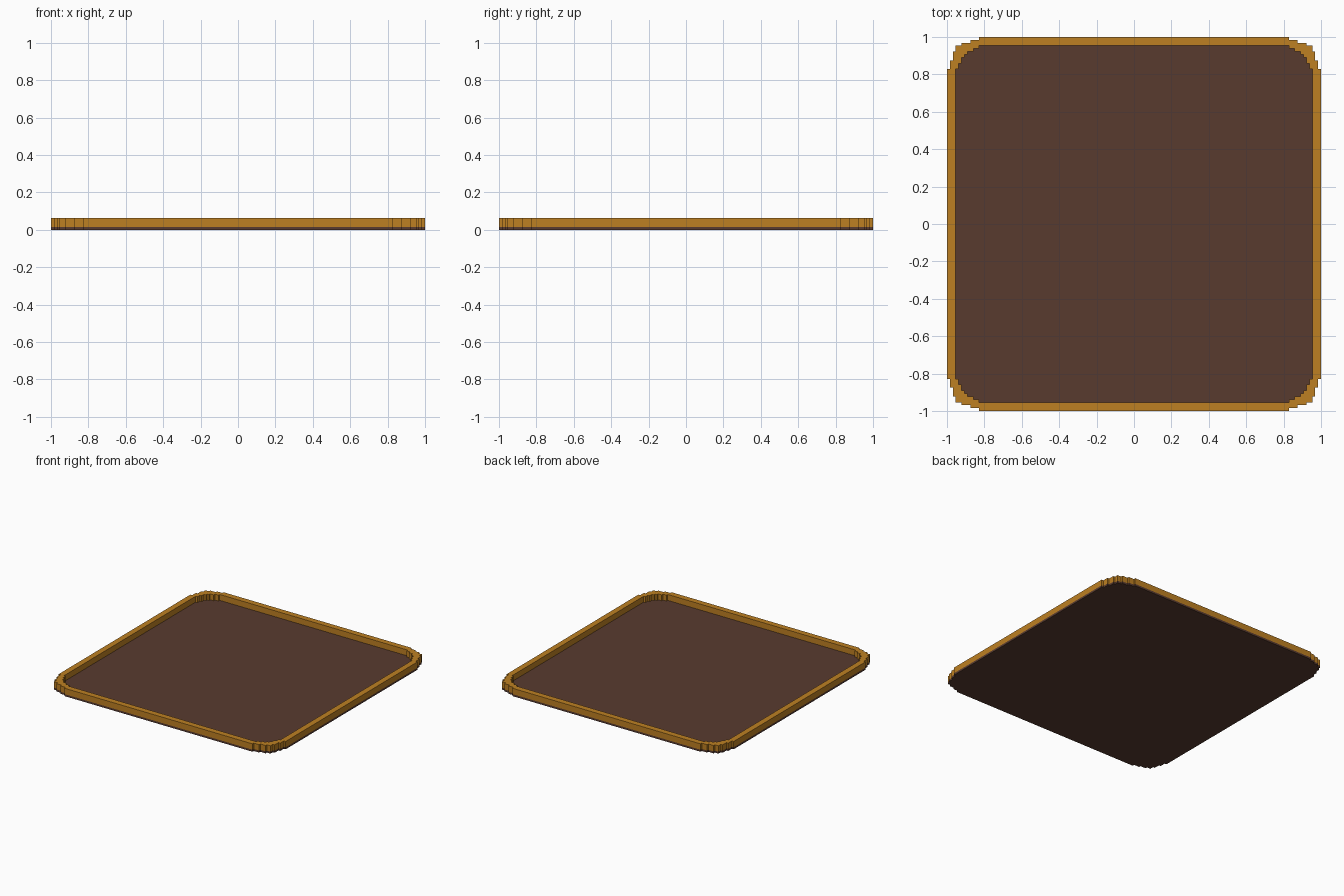
import bpy, bmesh

cube = bpy.data.objects.get("Cube")
if cube:
    bpy.data.objects.remove(cube, do_unlink=True)

U = 2 / 128  # size of one block


def linear(c):
    c /= 255
    return c / 12.92 if c <= 0.04045 else ((c + 0.055) / 1.055) ** 2.4


def material(name, rgb):
    col = tuple(linear(c) for c in rgb) + (1,)
    m = bpy.data.materials.new(name)
    m.diffuse_color = col
    m.use_nodes = True
    m.node_tree.nodes["Principled BSDF"].inputs["Base Color"].default_value = col
    return m


brown = material("dark brown", (89, 59, 47))
amber = material("amber", (190, 128, 34))

# Stepped corner outlines, in blocks from the bounding corner
OUTER = [(0, 11), (1, 11), (1, 8), (2, 8), (2, 5), (3, 5), (3, 3),
         (5, 3), (5, 2), (8, 2), (8, 1), (11, 1), (11, 0)]
INNER = [(3, 11), (4, 11), (4, 9), (5, 9), (5, 7), (6, 7), (6, 6),
         (7, 6), (7, 5), (9, 5), (9, 4), (11, 4), (11, 3)]


def outline(corner):
    """Turn one corner through four quarter turns into a closed loop."""
    pts = []
    x_y = [(-1 + a * U, -1 + b * U) for a, b in corner]
    for _ in range(4):
        pts += x_y
        x_y = [(-y, x) for x, y in x_y]
    return pts


def make(name, bm, mat):
    bmesh.ops.recalc_face_normals(bm, faces=bm.faces[:])
    me = bpy.data.meshes.new(name)
    bm.to_mesh(me)
    bm.free()
    me.materials.append(mat)
    ob = bpy.data.objects.new(name, me)
    bpy.context.collection.objects.link(ob)


def extrude_up(bm, height):
    ext = bmesh.ops.extrude_face_region(bm, geom=bm.faces[:])
    top = [g for g in ext["geom"] if isinstance(g, bmesh.types.BMVert)]
    bmesh.ops.translate(bm, verts=top, vec=(0, 0, height))


# Thin floor slab under the whole tray
bm = bmesh.new()
bm.faces.new([bm.verts.new((x, y, 0)) for x, y in outline(OUTER)])
extrude_up(bm, U)
make("tray_floor", bm, brown)

# Raised rim: a ring between the two outlines
bm = bmesh.new()
rings = [[bm.verts.new((x, y, U)) for x, y in outline(c)] for c in (OUTER, INNER)]
n = len(rings[0])
for i in range(n):
    j = (i + 1) % n
    bm.faces.new((rings[0][i], rings[0][j], rings[1][j], rings[1][i]))
extrude_up(bm, 3 * U)
make("tray_rim", bm, amber)
